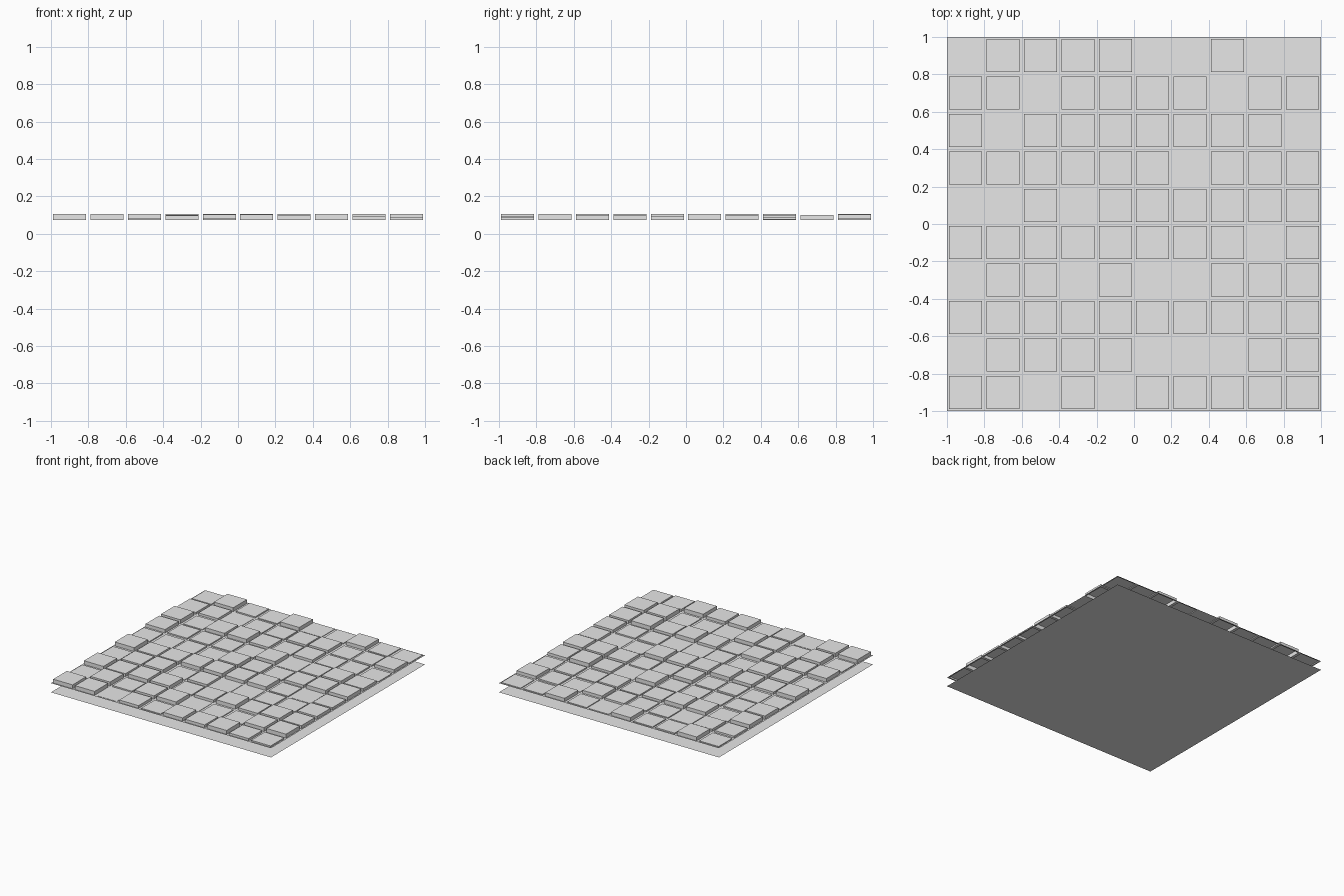
import bpy, bmesh, random

if "Cube" in bpy.data.objects:
    bpy.data.objects.remove(bpy.data.objects["Cube"])

random.seed(4)

# Raised-tile plan, back row first: X tall, p low, . barely raised
PLAN = [
    ".Xp.X..X..",
    "XX..pXX.pX",
    "X.XXXpX.p.",
    "Xpp.pX.XXX",
    "..p.XXpXXX",
    "XXXXXXX..X",
    ".XX.X..ppX",
    "XXXXpXXXXX",
    ".XpXX...XX",
    "XX.X.XXXXp",
]
HEIGHTS = {"X": (0.015, 0.032), "p": (0.01, 0.012), ".": (0.002, 0.009)}
CELLS = 10
SHEET_Z = 0.075

grey = bpy.data.materials.new("light_grey")
grey.use_nodes = True
colour = (0.8, 0.8, 0.8, 1)
grey.diffuse_color = colour
grey.node_tree.nodes["Principled BSDF"].inputs["Base Color"].default_value = colour


def add_object(name, bm, z):
    mesh = bpy.data.meshes.new(name)
    bm.to_mesh(mesh)
    bm.free()
    mesh.materials.append(grey)
    obj = bpy.data.objects.new(name, mesh)
    obj.location.z = z
    bpy.context.collection.objects.link(obj)
    return obj


# Flat lower sheet
bm = bmesh.new()
bmesh.ops.create_grid(bm, x_segments=1, y_segments=1, size=1)
add_object("lower_sheet", bm, 0)

# Upper sheet: every cell is inset, then its centre is raised into a square tile
bm = bmesh.new()
bmesh.ops.create_grid(bm, x_segments=CELLS, y_segments=CELLS, size=1)
tiles = list(bm.faces)
bmesh.ops.inset_individual(bm, faces=tiles, thickness=0.0167)
raised = bmesh.ops.extrude_discrete_faces(bm, faces=tiles)["faces"]
for face in raised:
    centre = face.calc_center_median()
    column = int((centre.x + 1) * CELLS / 2)
    row = int((1 - centre.y) * CELLS / 2)
    height = random.uniform(*HEIGHTS[PLAN[row][column]])
    # The tallest tiles all reach the same level
    if PLAN[row][column] == "X" and random.random() < 0.2:
        height = HEIGHTS["X"][1]
    for vert in face.verts:
        vert.co.z += height
add_object("tiled_upper_sheet", bm, SHEET_Z)
